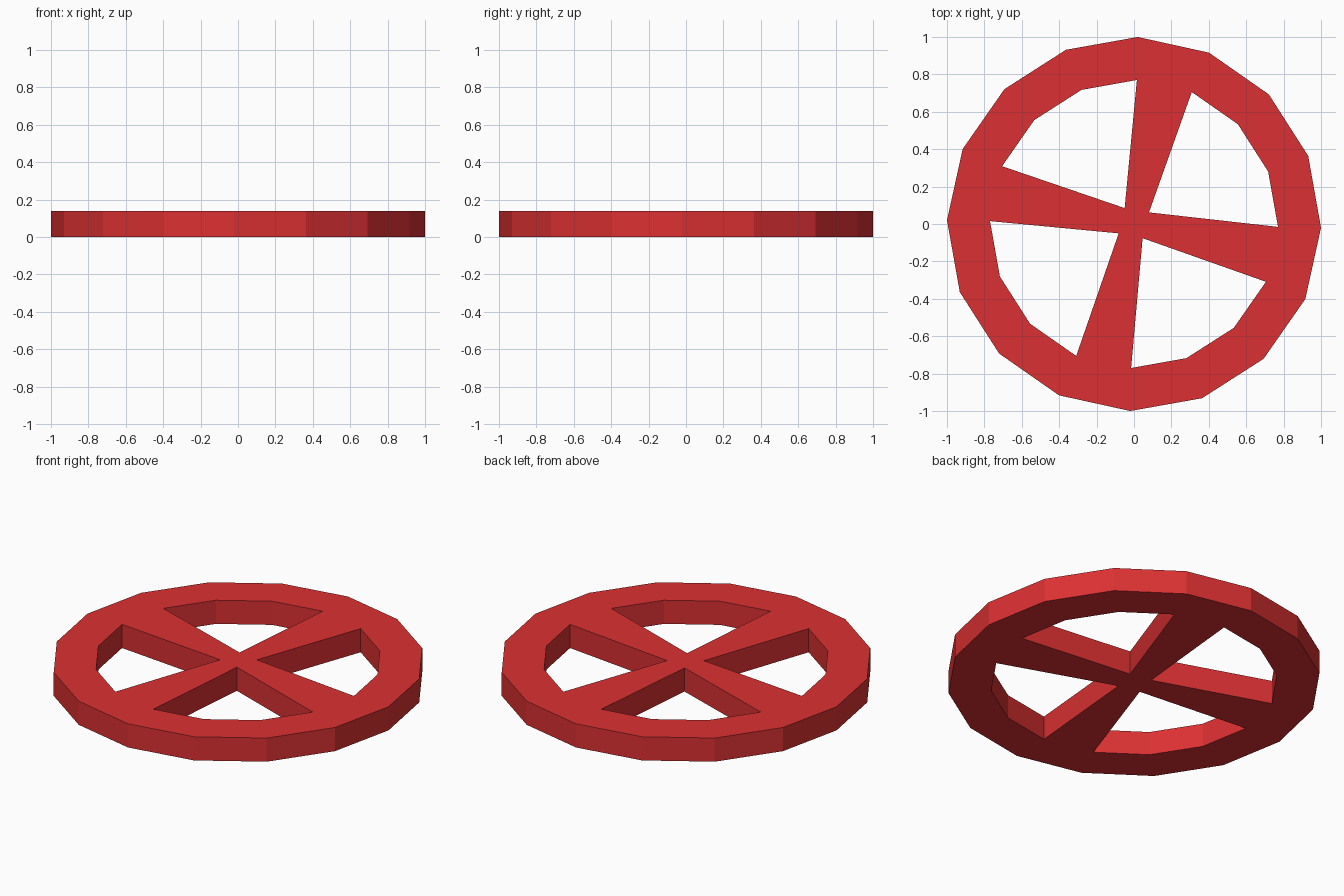
import bpy, bmesh, math

if "Cube" in bpy.data.objects:
    bpy.data.objects.remove(bpy.data.objects["Cube"])

HEIGHT, R_OUT, R_IN = 0.14, 1.0, 0.77
SIDES, START = 16, math.radians(-1.15)

red = bpy.data.materials.new("red")
red.diffuse_color = (0.71, 0.03, 0.032, 1)
red.use_nodes = True
red.node_tree.nodes["Principled BSDF"].inputs["Base Color"].default_value = red.diffuse_color

bm = bmesh.new()


def circle(radius):
    return [bm.verts.new((radius * math.cos(START + i * math.tau / SIDES),
                          radius * math.sin(START + i * math.tau / SIDES), 0))
            for i in range(SIDES)]


outer, inner = circle(R_OUT), circle(R_IN)
# hub corners, one for each opening
hub = [bm.verts.new((x, y, 0)) for x, y in
       [(0.08, 0.062), (-0.05, 0.085), (-0.082, -0.05), (0.046, -0.076)]]

# rim
for i in range(SIDES):
    j = (i + 1) % SIDES
    bm.faces.new((inner[i], outer[i], outer[j], inner[j]))
# tapered spokes, widest at the rim
for k in range(4):
    n = (k + 1) % 4
    bm.faces.new((hub[k], inner[4 * k + 3], inner[(4 * k + 4) % SIDES], hub[n]))
# hub
bm.faces.new(hub)

# thickness
ext = bmesh.ops.extrude_face_region(bm, geom=bm.faces[:], use_keep_orig=True)
bmesh.ops.translate(bm, vec=(0, 0, HEIGHT),
                    verts=[g for g in ext["geom"] if isinstance(g, bmesh.types.BMVert)])
bmesh.ops.recalc_face_normals(bm, faces=bm.faces[:])

mesh = bpy.data.meshes.new("spoked_wheel")
bm.to_mesh(mesh)
bm.free()
mesh.materials.append(red)
bpy.context.collection.objects.link(bpy.data.objects.new("spoked_wheel", mesh))
